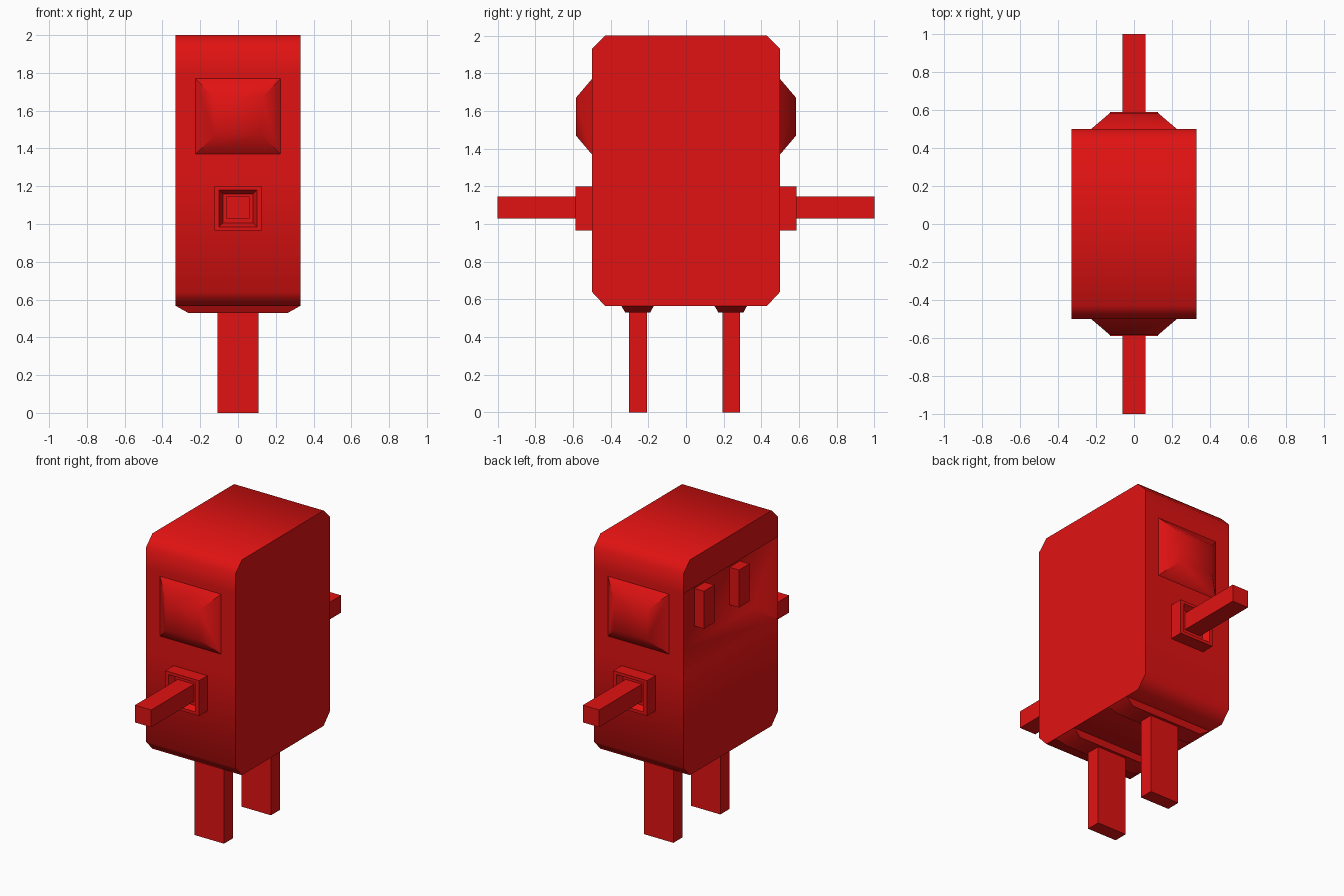
import bpy, bmesh, math
from mathutils import Vector

if "Cube" in bpy.data.objects:
    bpy.data.objects.remove(bpy.data.objects["Cube"])

red = bpy.data.materials.new("red")
red.diffuse_color = (0.75, 0.006, 0.006, 1)
red.use_nodes = True
red.node_tree.nodes["Principled BSDF"].inputs["Base Color"].default_value = red.diffuse_color


def finish(bm, name):
    bmesh.ops.recalc_face_normals(bm, faces=bm.faces)
    mesh = bpy.data.meshes.new(name)
    bm.to_mesh(mesh)
    bm.free()
    obj = bpy.data.objects.new(name, mesh)
    bpy.context.collection.objects.link(obj)
    mesh.materials.append(red)
    bpy.ops.object.select_all(action='DESELECT')
    obj.select_set(True)
    bpy.context.view_layer.objects.active = obj
    bpy.ops.object.shade_smooth_by_angle(angle=math.radians(50))
    return obj


def rect(axis, level, a0, a1, b0, b1):
    """Four corners of a rectangle lying across the given axis."""
    pts = []
    for a, b in ((a0, b0), (a1, b0), (a1, b1), (a0, b1)):
        p = [a, b]
        p.insert(axis, level)
        pts.append(Vector(p))
    return pts


def loft(name, *rings):
    """Skin a stack of four-point rings and cap both ends."""
    bm = bmesh.new()
    loops = [[bm.verts.new(p) for p in ring] for ring in rings]
    for lo, hi in zip(loops, loops[1:]):
        for i in range(4):
            j = (i + 1) % 4
            bm.faces.new((lo[i], lo[j], hi[j], hi[i]))
    bm.faces.new(loops[0])
    bm.faces.new(loops[-1])
    return finish(bm, name)


# Body: chamfered side profile, with a tapered face recess on the -x side
half = [(0.43, 0.565), (0.5, 0.64), (0.5, 1.25), (0.5, 1.80), (0.5, 1.93), (0.43, 2.0)]
profile = half + [(-y, z) for y, z in reversed(half)]
n = len(profile)
bm = bmesh.new()
left = [bm.verts.new((-0.33, y, z)) for y, z in profile]
right = [bm.verts.new((0.33, y, z)) for y, z in profile]
for i in range(n):
    j = (i + 1) % n
    bm.faces.new((left[i], left[j], right[j], right[i]))
bm.faces.new(right)
bm.faces.new(left[0:3] + left[9:12])
bm.faces.new(left[3:9])
inner = [bm.verts.new((-0.23, y, z)) for y, z in
         ((0.36, 1.35), (0.36, 1.73), (-0.36, 1.73), (-0.36, 1.35))]
outer = [left[2], left[3], left[8], left[9]]
for i in range(4):
    j = (i + 1) % 4
    bm.faces.new((outer[i], outer[j], inner[j], inner[i]))
bm.faces.new(inner)
finish(bm, "body")

for s, side in ((-1, "front"), (1, "back")):
    # Eye block inside the recess
    y0, y1 = sorted((s * 0.13, s * 0.24))
    loft(side + "_eye", rect(0, -0.22, y0, y1, 1.46, 1.71),
         rect(0, -0.30, y0, y1, 1.46, 1.71))
    # Tapered ear pad
    loft(side + "_ear", rect(1, s * 0.5, -0.225, 0.225, 1.37, 1.77),
         rect(1, s * 0.585, -0.125, 0.125, 1.47, 1.67))
    # Shoulder block with a shallow socket around the arm
    loft(side + "_shoulder", rect(1, s * 0.49, -0.125, 0.125, 0.965, 1.2),
         rect(1, s * 0.588, -0.125, 0.125, 0.965, 1.2),
         rect(1, s * 0.588, -0.1, 0.1, 0.985, 1.18),
         rect(1, s * 0.55, -0.08, 0.08, 1.005, 1.16))
    loft(side + "_arm", rect(1, s * 0.54, -0.06, 0.06, 1.03, 1.145),
         rect(1, s * 1.0, -0.06, 0.06, 1.03, 1.145))
    # Hip pad and leg
    c = -0.255 if s < 0 else 0.24
    loft(side + "_hip", rect(2, 0.567, -0.33, 0.33, c - 0.09, c + 0.085),
         rect(2, 0.53, -0.265, 0.265, c - 0.068, c + 0.065))
    loft(side + "_leg", rect(2, 0.54, -0.108, 0.108, c - 0.047, c + 0.047),
         rect(2, 0.0, -0.108, 0.108, c - 0.047, c + 0.047))
